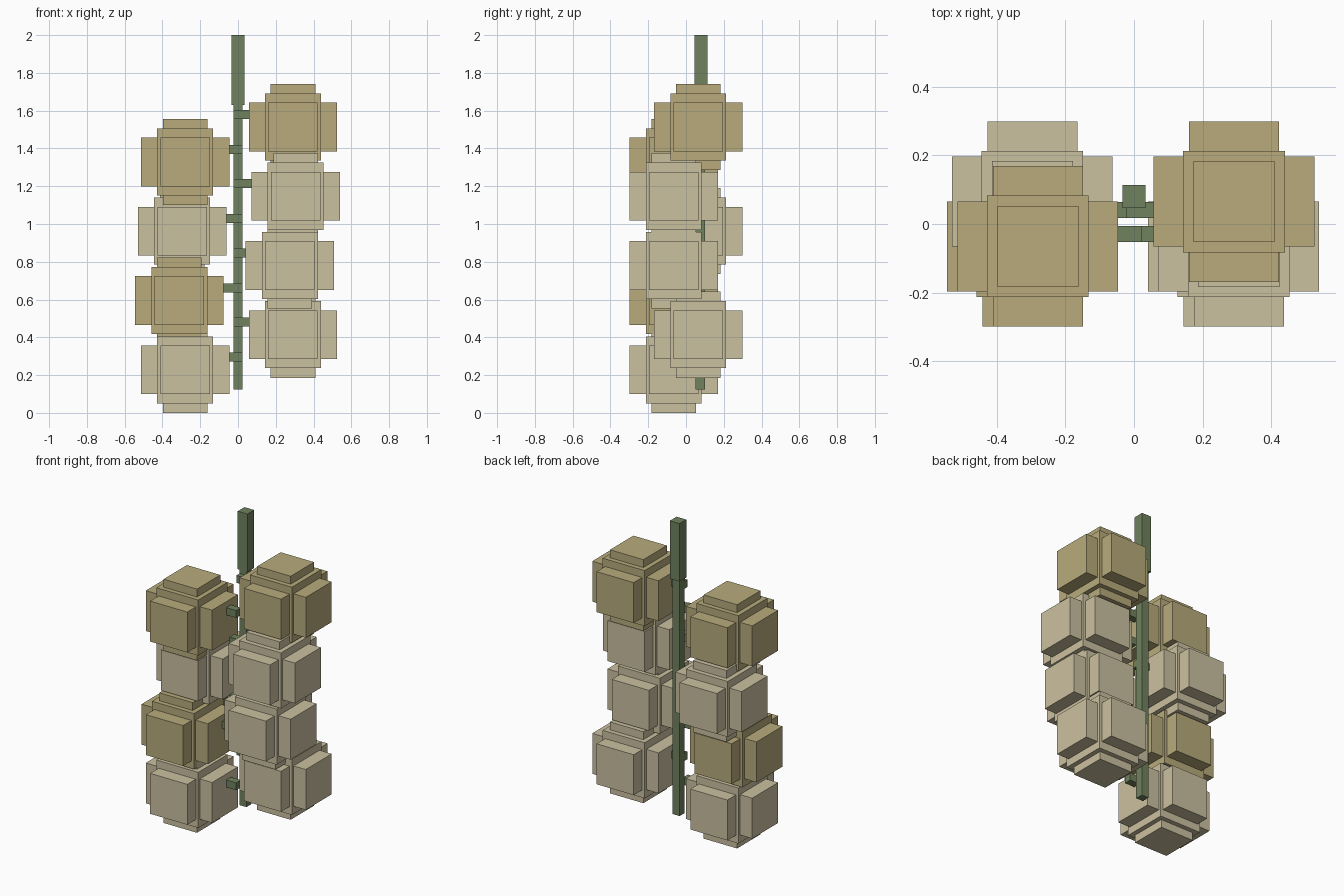
import bpy
import bmesh
from mathutils import Matrix

if "Cube" in bpy.data.objects:
    bpy.data.objects.remove(bpy.data.objects["Cube"])


def material(name, rgb):
    m = bpy.data.materials.new(name)
    m.diffuse_color = (*rgb, 1)
    m.use_nodes = True
    m.node_tree.nodes["Principled BSDF"].inputs["Base Color"].default_value = m.diffuse_color
    return m


GREEN = material("stem green", (0.162, 0.223, 0.112))
LIGHT = material("pale cream", (0.597, 0.533, 0.352))
DARK = material("warm tan", (0.479, 0.407, 0.202))


def boxes(name, sizes, center, mat):
    """One object made of concentric boxes."""
    bm = bmesh.new()
    for s in sizes:
        bmesh.ops.create_cube(bm, size=1, matrix=Matrix.Diagonal((*s, 1)))
    mesh = bpy.data.meshes.new(name)
    bm.to_mesh(mesh)
    bm.free()
    mesh.materials.append(mat)
    ob = bpy.data.objects.new(name, mesh)
    ob.location = center
    bpy.context.collection.objects.link(ob)


# Stem: thin rod and thicker top
boxes("stem_rod", [(0.05, 0.05, 1.51)], (0, 0.075, 0.88), GREEN)
boxes("stem_top", [(0.068, 0.068, 0.37)], (0, 0.08, 1.815), GREEN)

# Bulb: stepped core, side-to-side, front-to-back and vertical blocks
BULB = [(0.296, 0.296, 0.355), (0.468, 0.262, 0.258),
        (0.262, 0.468, 0.258), (0.236, 0.236, 0.456)]

# x, y, z and colour of each bulb
bulbs = [
    (0.291, 0.065, 1.513, DARK), (0.305, -0.065, 1.147, LIGHT),
    (0.275, -0.065, 0.780, LIGHT), (0.291, 0.065, 0.414, LIGHT),
    (-0.280, -0.065, 1.328, DARK), (-0.296, 0.065, 0.962, LIGHT),
    (-0.310, -0.065, 0.595, DARK), (-0.280, -0.065, 0.228, LIGHT),
]
for i, (x, y, z, mat) in enumerate(bulbs, 1):
    boxes(f"bulb_{i}", BULB, (x, y, z), mat)
    # Short stalk running from the stem into the bulb
    side = 1 if x > 0 else -1
    boxes(f"stalk_{i}", [(0.165, 0.047, 0.047)],
          (side * 0.0585, 0.041 if y > 0 else -0.029, z + 0.067), GREEN)
